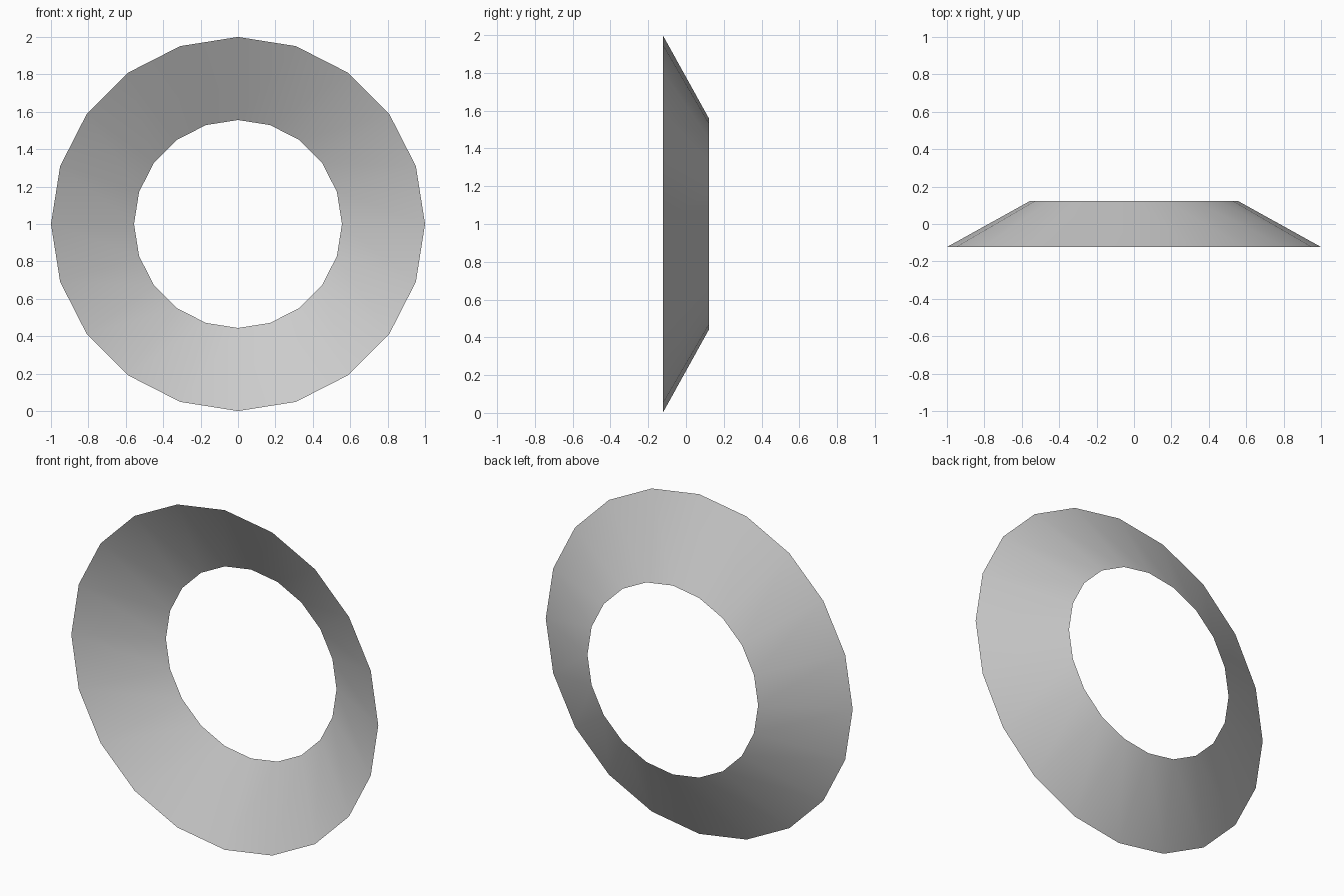
import bpy, bmesh, math
from mathutils import Matrix

if "Cube" in bpy.data.objects:
    bpy.data.objects.remove(bpy.data.objects["Cube"])

# Open conical ring: wide rim at the front, narrow rim at the back
bm = bmesh.new()
bmesh.ops.create_cone(
    bm, cap_ends=False, segments=20,
    radius1=1.0, radius2=0.556, depth=0.246,
    matrix=Matrix.Translation((0, 0, 1)) @ Matrix.Rotation(math.radians(-90), 4, 'X'))

# Smooth shading around the ring
for face in bm.faces:
    face.smooth = True

mesh = bpy.data.meshes.new("conical_ring")
bm.to_mesh(mesh)
bm.free()
ring = bpy.data.objects.new("conical_ring", mesh)
bpy.context.collection.objects.link(ring)
